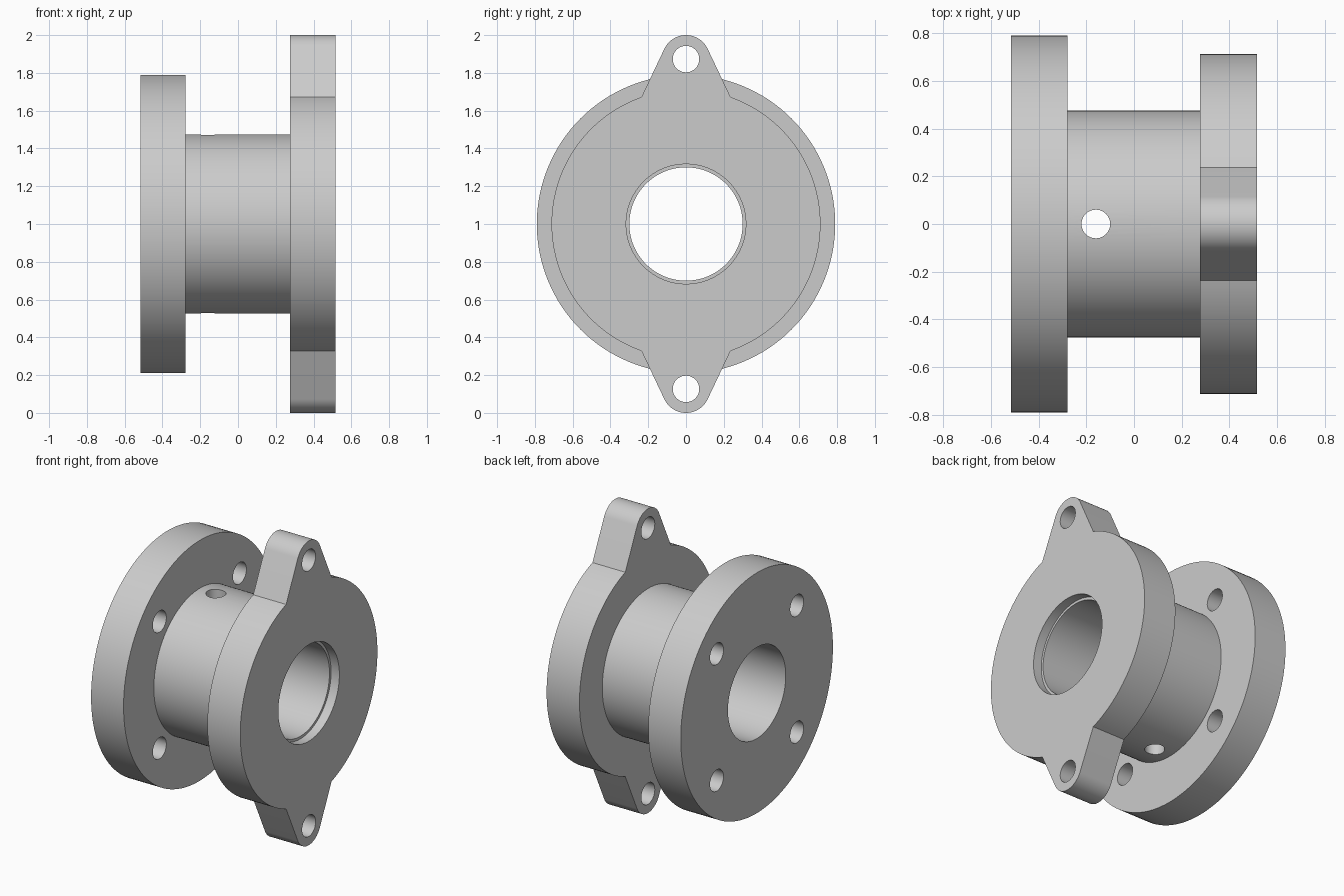
import bpy, bmesh
from math import sin, cos, pi, radians, asin, atan2, acos, hypot

if "Cube" in bpy.data.objects:
    bpy.data.objects.remove(bpy.data.objects["Cube"])

CZ = 1.0  # height of the main axis, which runs along x


def prism(name, outline, x0, x1):
    """Extrude a (y, z) outline, relative to the main axis, from x0 to x1."""
    bm = bmesh.new()
    face = bm.faces.new([bm.verts.new((x0, y, z + CZ)) for y, z in outline])
    ext = bmesh.ops.extrude_face_region(bm, geom=[face])["geom"]
    bmesh.ops.translate(bm, vec=(x1 - x0, 0, 0),
                        verts=[g for g in ext if isinstance(g, bmesh.types.BMVert)])
    bmesh.ops.recalc_face_normals(bm, faces=bm.faces)
    me = bpy.data.meshes.new(name)
    bm.to_mesh(me)
    bm.free()
    ob = bpy.data.objects.new(name, me)
    bpy.context.collection.objects.link(ob)
    return ob


def arc(r, a0, a1, n, cy=0.0, cz=0.0):
    return [(cy + r * cos(a0 + (a1 - a0) * i / n), cz + r * sin(a0 + (a1 - a0) * i / n))
            for i in range(n + 1)]


def disc(name, r, x0, x1, y=0.0, z=0.0, n=128):
    return prism(name, arc(r, 0, 2 * pi, n, y, z)[:-1], x0, x1)


def combine(target, tool, operation):
    mod = target.modifiers.new(operation.title(), 'BOOLEAN')
    mod.operation, mod.object, mod.solver = operation, tool, 'EXACT'
    tool.hide_render = True
    bpy.context.view_layer.objects.active = target
    bpy.ops.object.modifier_apply(modifier=mod.name)
    bpy.data.objects.remove(tool)


# Eared flange outline: disc arcs joined to rounded, tapering lugs
R, LUG_Z, LUG_R, FOOT = 0.712, 0.873, 0.127, 0.236
foot_a = acos(FOOT / R)
dy, dz = FOOT, R * sin(foot_a) - LUG_Z
tangent = atan2(dz, dy) + acos(LUG_R / hypot(dy, dz))
half = arc(R, -foot_a, foot_a, 64) + arc(LUG_R, tangent, pi - tangent, 32, 0, LUG_Z)
outline = half + [(-y, -z) for y, z in half]

# Round flange, barrel and eared flange
body = disc("flanged_sleeve", 0.79, -0.515, -0.279)
combine(body, disc("barrel", 0.475, -0.4, 0.4), 'UNION')
combine(body, prism("eared_flange", outline, 0.276, 0.515), 'UNION')

# Bore with shallow counterbore
combine(body, disc("bore", 0.30, -0.7, 0.7), 'DIFFERENCE')
combine(body, disc("counterbore", 0.317, 0.455, 0.7), 'DIFFERENCE')

# Bolt holes
for s in (-1, 1):
    combine(body, disc("lug_hole", 0.07, 0.2, 0.6, 0, s * LUG_Z, 48), 'DIFFERENCE')
    for t in (-1, 1):
        combine(body, disc("bolt_hole", 0.07, -0.6, -0.2, s * 0.416, t * 0.416, 48), 'DIFFERENCE')

# Vertical cross hole through the barrel
bpy.ops.mesh.primitive_cylinder_add(vertices=48, radius=0.06, depth=1.3, location=(-0.16, 0, CZ))
combine(body, bpy.context.object, 'DIFFERENCE')

bpy.ops.object.select_all(action='DESELECT')
body.select_set(True)
bpy.context.view_layer.objects.active = body
bpy.ops.object.shade_smooth_by_angle(angle=radians(20))
